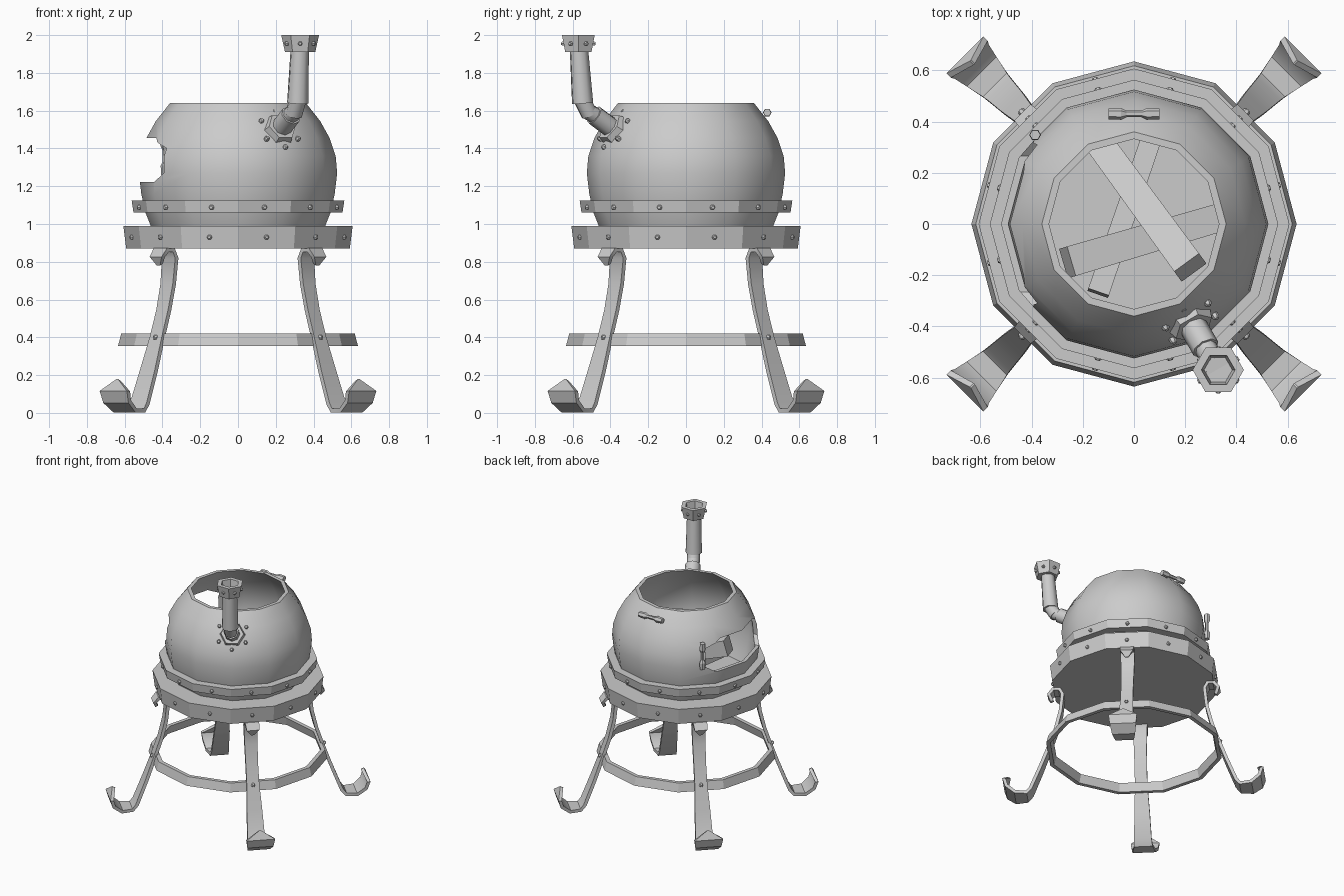
import bpy, bmesh, math
from mathutils import Vector, Matrix

if "Cube" in bpy.data.objects:
    bpy.data.objects.remove(bpy.data.objects["Cube"])


def finish(name, bm, smooth=None):
    bmesh.ops.remove_doubles(bm, verts=bm.verts, dist=1e-5)
    bmesh.ops.recalc_face_normals(bm, faces=bm.faces)
    mesh = bpy.data.meshes.new(name)
    bm.to_mesh(mesh)
    bm.free()
    ob = bpy.data.objects.new(name, mesh)
    bpy.context.collection.objects.link(ob)
    if smooth:
        shade(ob, smooth)
    return ob


def activate(ob):
    bpy.ops.object.select_all(action='DESELECT')
    ob.select_set(True)
    bpy.context.view_layer.objects.active = ob


def shade(ob, angle):
    activate(ob)
    bpy.ops.object.shade_smooth_by_angle(angle=math.radians(angle))


def revolve(name, profile, sides=12, smooth=None, matrix=None):
    """Closed (radius, height) profile spun around z."""
    bm = bmesh.new()
    rings = [[bm.verts.new((r * math.cos(a), r * math.sin(a), z)) for r, z in profile]
             for a in (2 * math.pi * i / sides for i in range(sides))]
    n = len(profile)
    for i in range(sides):
        a, b = rings[i], rings[(i + 1) % sides]
        for j in range(n):
            k = (j + 1) % n
            if profile[j][0] or profile[k][0]:
                bm.faces.new((a[j], b[j], b[k], a[k]))
    bmesh.ops.dissolve_degenerate(bm, dist=1e-6, edges=bm.edges)
    if matrix:
        bm.transform(matrix)
    return finish(name, bm, smooth)


def frame(pos, direction):
    """Matrix placing local z along a direction."""
    return Matrix.Translation(pos) @ Vector(direction).to_track_quat('Z', 'Y').to_matrix().to_4x4()


def rod(name, a, b, r1, r2, sides=8, smooth=50):
    a, b = Vector(a), Vector(b)
    length = (b - a).length
    return revolve(name, [(0, 0), (r1, 0), (r2, length), (0, length)], sides, smooth, frame(a, b - a))


def polar(r, deg, z):
    return Vector((r * math.cos(math.radians(deg)), r * math.sin(math.radians(deg)), z))


def bolt(name, pos, direction, r=0.014):
    revolve(name, [(0, -.012), (r, -.012), (r, .006), (r * .6, .013), (0, .013)], 6, None,
            frame(pos, direction))


# Dome shell with open top
outer = [(.46, .985), (.49, 1.06), (.512, 1.16), (.525, 1.27), (.517, 1.36),
         (.485, 1.455), (.435, 1.545), (.36, 1.64)]
inner = [(r - .028, z) for r, z in reversed(outer)]
dome = revolve('dome', outer + inner)

# Side door opening cut through the -x wall
half = [(.2, 1.455), (.31, 1.40), (.325, 1.27), (.265, 1.222)]
outline = half + [(-y, z) for y, z in reversed(half)]
bm = bmesh.new()
face = bm.faces.new([bm.verts.new((-.8, y, z)) for y, z in outline])
ext = bmesh.ops.extrude_face_region(bm, geom=[face])
bmesh.ops.translate(bm, vec=(.65, 0, 0), verts=[v for v in ext['geom'] if isinstance(v, bmesh.types.BMVert)])
cutter = finish('door_cutter', bm)
cutter.hide_render = True
mod = dome.modifiers.new('door', 'BOOLEAN')
mod.operation, mod.object, mod.solver = 'DIFFERENCE', cutter, 'EXACT'
activate(dome)
bpy.ops.object.modifier_apply(modifier='door')
bpy.data.objects.remove(cutter)
shade(dome, 35)

# Base tray, band around the dome, lower brace ring
revolve('base_tray', [(0, .87), (.592, .87), (.607, .99), (0, .99)])
revolve('dome_band', [(.48, 1.06), (.553, 1.06), (.563, 1.125), (.49, 1.125)])
revolve('brace_ring', [(.605, .355), (.635, .355), (.618, .42), (.588, .42)])
for i in range(12):
    a = 15 + 30 * i
    bolt('tray_rivet', polar(.579, a, .93), polar(1, a, 0))
    bolt('band_rivet', polar(.539, a, 1.088), polar(1, a, 0))

# Strap legs: (radius, height, half width) along the path, curled at both ends
path = [(.585, .785, .012), (.605, .825, .045), (.575, .862, .05), (.53, .862, .05), (.508, .82, .05),
        (.523, .68, .046), (.557, .54, .044), (.604, .40, .045), (.665, .23, .055), (.735, .05, .062),
        (.765, .013, .066), (.845, .013, .082), (.905, .06, .094), (.922, .115, .102), (.893, .175, .004)]
for k in range(4):
    bm = bmesh.new()
    rows = []
    for i, (r, z, w) in enumerate(path):
        p, q = path[max(i - 1, 0)], path[min(i + 1, len(path) - 1)]
        n = Vector((-(q[1] - p[1]), q[0] - p[0])).normalized() * .012
        rows.append([bm.verts.new((r + s * n.x, t * w, z + s * n.y))
                     for s, t in ((-1, -1), (-1, 1), (1, 1), (1, -1))])
    for a, b in zip(rows, rows[1:]):
        for j in range(4):
            bm.faces.new((a[j], a[(j + 1) % 4], b[(j + 1) % 4], b[j]))
    bm.faces.new(rows[0])
    bm.faces.new(rows[-1])
    bm.transform(Matrix.Rotation(math.radians(45 + 90 * k), 4, 'Z'))
    finish('leg', bm, 35)
    bolt('leg_rivet', polar(.617, 45 + 90 * k, .40), polar(1, 45 + 90 * k, -.2))

# Chimney: flange, sleeve, elbow, pipe and hexagonal cap at the front right
A = -60
axis = polar(.84, A, .54)
base = polar(.435, A, 1.495)
rod('chimney_flange', base, base + axis * .04, .092, .08, 6, None)
rod('chimney_sleeve', base, base + axis * .15, .055, .055)
rod('chimney_elbow_lower', base + axis * .14, polar(.605, A, 1.60), .045, .045)
rod('chimney_elbow_upper', polar(.59, A, 1.58), polar(.636, A, 1.66), .046, .046)
rod('chimney_pipe', polar(.632, A, 1.64), polar(.655, A, 1.935), .058, .05)
cap = polar(.658, A, 0)
revolve('chimney_cap', [(0, 1.91), (.08, 1.91), (.1, 2.0), (.066, 2.0), (.055, 1.935), (0, 1.935)],
        6, None, Matrix.Translation(cap))
M = frame(base, axis)
for i in range(6):
    bolt('cap_rivet', cap + polar(.079, 30 + 60 * i, 1.955), polar(1, 30 + 60 * i, 0), .012)
    bolt('flange_bolt', M @ polar(.11, 30 + 60 * i, .008), axis)

# Grips: one across the back of the rim, one upright beside the door
grip = [(0, -.1), (.021, -.1), (.023, -.05), (.013, -.03), (.013, .03), (.023, .05), (.021, .1), (0, .1)]
revolve('rim_grip', grip, 6, None, frame((0, .43, 1.59), (1, 0, 0)))
revolve('door_grip', grip, 6, None, frame(polar(.52, 138, 1.36), (0, 0, 1)))


# Logs leaning against each other inside
def log(a, b, w1, w2):
    a, b = Vector(a), Vector(b)
    s = math.sqrt(.5)
    length = (b - a).length
    revolve('log', [(0, 0), (w1 * s, 0), (w2 * s, length), (0, length)], 4, None,
            frame(a, b - a) @ Matrix.Rotation(math.pi / 4, 4, 'Z'))


log((.35, .03, 1.04), (-.26, -.15, 1.22), .11, .12)
log((-.16, .35, 1.04), (.22, -.17, 1.33), .11, .12)
log((.07, .34, 1.04), (-.14, -.27, 1.12), .08, .085)
